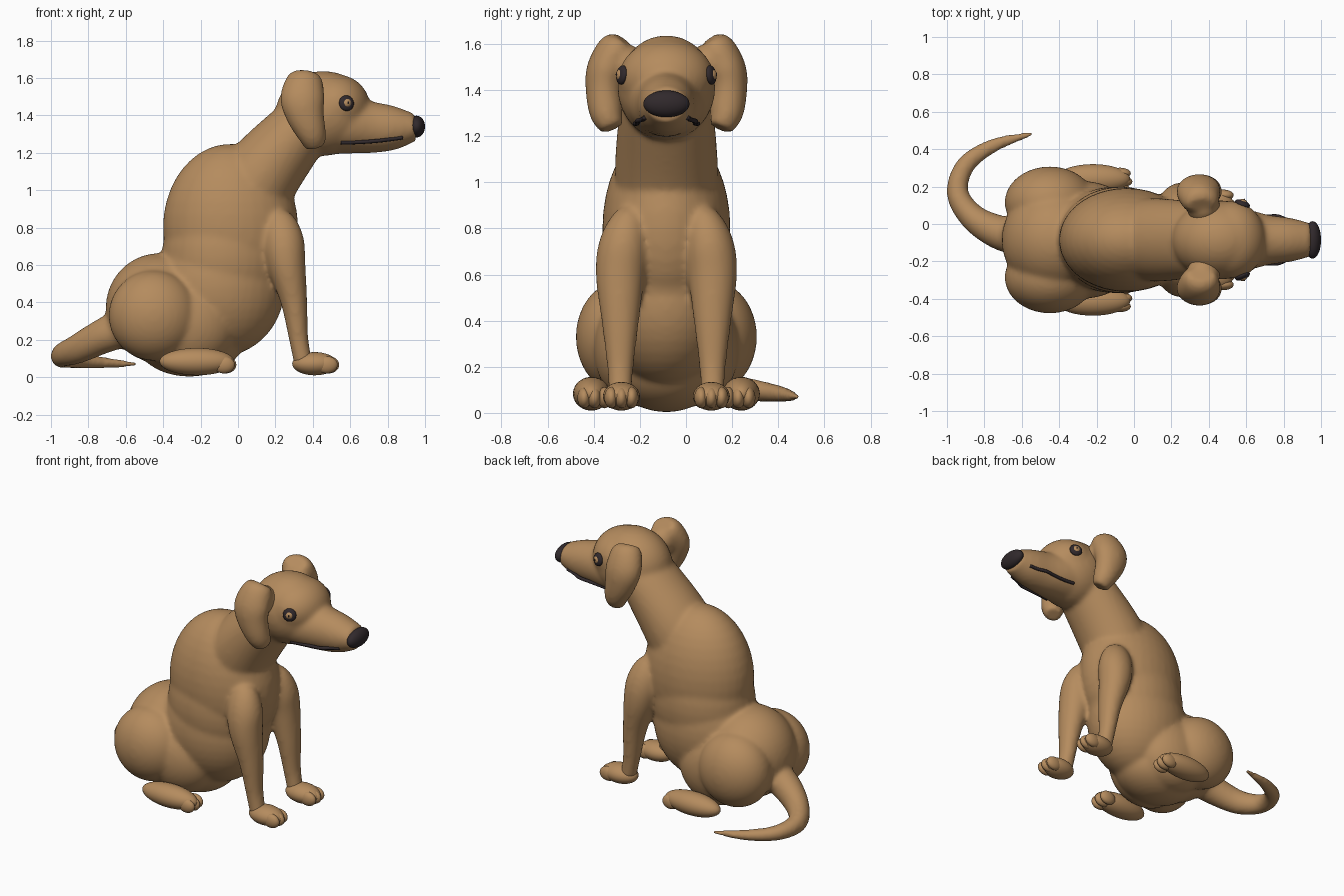
import bpy, bmesh, math
from mathutils import Vector, Matrix
from mathutils.bvhtree import BVHTree

cube = bpy.data.objects.get("Cube")
if cube:
    bpy.data.objects.remove(cube)

MID = -0.085          # y of the animal's plane of symmetry
X, Z = Vector((1, 0, 0)), Vector((0, 0, 1))


def material(name, colour):
    mat = bpy.data.materials.new(name)
    mat.use_nodes = True
    mat.diffuse_color = (*colour, 1)
    bsdf = next(n for n in mat.node_tree.nodes if n.type == 'BSDF_PRINCIPLED')
    bsdf.inputs["Base Color"].default_value = (*colour, 1)
    bsdf.inputs["Roughness"].default_value = 0.7
    return mat


FUR = material("tan fur", (0.46, 0.26, 0.112))
DARK = material("dark nose", (0.03, 0.022, 0.025))


def ellipsoid(bm, centre, radii, turn=None):
    m = Matrix.Translation(centre)
    if turn:
        m = m @ turn.to_matrix().to_4x4()
    bmesh.ops.create_uvsphere(bm, u_segments=36, v_segments=20, radius=1,
                              matrix=m @ Matrix.Diagonal((*radii, 1)))


def tube(bm, stations, up, steps=6, sides=32):
    """Smooth tube through (x, y, z, radius across, radius along up)."""
    pts = [Vector(s) for s in stations]
    path = []
    for i in range(len(pts) - 1):
        b, c = pts[i], pts[i + 1]
        a = pts[i - 1] if i else b * 2 - c
        d = pts[i + 2] if i + 2 < len(pts) else c * 2 - b
        for k in range(steps):
            t = k / steps
            path.append((b * 2 + (c - a) * t + (a * 2 - b * 5 + c * 4 - d) * t**2
                         + (b * 3 - a - c * 3 + d) * t**3) / 2)
    path.append(pts[-1])
    rings = []
    for i, p in enumerate(path):
        ahead, behind = path[min(i + 1, len(path) - 1)], path[max(i - 1, 0)]
        along = Vector((ahead - behind)[:3]).normalized()
        across = up.cross(along).normalized()
        rise = along.cross(across)
        ring = []
        for k in range(sides):
            a = math.tau * k / sides
            ring.append(bm.verts.new(Vector(p[:3]) + across * (p[3] * math.cos(a))
                                     + rise * (p[4] * math.sin(a))))
        rings.append(ring)
    for r, q in zip(rings, rings[1:]):
        for k in range(sides):
            j = (k + 1) % sides
            bm.faces.new((r[k], r[j], q[j], q[k]))
    bm.faces.new(rings[0][::-1])
    bm.faces.new(rings[-1])


def finish(name, bm, mat, fuse=0):
    """Turn a bmesh into an object; fuse > 0 blends its pieces together."""
    bmesh.ops.recalc_face_normals(bm, faces=bm.faces)
    mesh = bpy.data.meshes.new(name)
    bm.to_mesh(mesh)
    bm.free()
    mesh.materials.append(mat)
    mesh.shade_smooth()
    obj = bpy.data.objects.new(name, mesh)
    obj.location.y = MID
    bpy.context.collection.objects.link(obj)
    if fuse:
        remesh = obj.modifiers.new("blend", 'REMESH')
        remesh.mode = 'VOXEL'
        remesh.voxel_size = 0.013
        remesh.use_smooth_shade = True
        smooth = obj.modifiers.new("soften", 'SMOOTH')
        smooth.factor = 0.5
        smooth.iterations = fuse
    return obj


# Body: chest, waist, belly, rump, underside, skull and brow as rounded masses
body = bmesh.new()
for centre, radii in (((-0.04, 0, 0.80), (0.362, 0.278, 0.448)),
                      ((-0.07, 0, 0.64), (0.338, 0.285, 0.38)),
                      ((-0.10, 0, 0.48), (0.35, 0.285, 0.37)),
                      ((-0.42, 0, 0.37), (0.288, 0.29, 0.293)),
                      ((-0.26, 0, 0.20), (0.29, 0.24, 0.197)),
                      ((0.455, 0, 1.41), (0.255, 0.212, 0.227)),
                      ((0.52, 0, 1.45), (0.185, 0.208, 0.17))):
    ellipsoid(body, centre, radii)

# Neck and muzzle
tube(body, [(0.03, 0, 0.93, 0.22, 0.22), (0.14, 0, 1.10, 0.222, 0.207),
            (0.29, 0, 1.28, 0.207, 0.177), (0.40, 0, 1.40, 0.19, 0.15)], X)
tube(body, [(0.45, 0, 1.36, 0.19, 0.17), (0.60, 0, 1.345, 0.165, 0.15),
            (0.72, 0, 1.335, 0.134, 0.137), (0.84, 0, 1.332, 0.117, 0.116),
            (0.95, 0, 1.335, 0.088, 0.073)], Z)

# Thighs, lower haunches and front legs
for s in (1, -1):
    ellipsoid(body, (-0.45, s * 0.2, 0.33), (0.242, 0.193, 0.242))
    ellipsoid(body, (-0.28, s * 0.13, 0.28), (0.27, 0.185, 0.25))
    tube(body, [(0.20, s * 0.14, 0.90, 0.02, 0.02), (0.215, s * 0.16, 0.84, 0.075, 0.085),
                (0.24, s * 0.185, 0.73, 0.107, 0.112), (0.26, s * 0.20, 0.60, 0.107, 0.102),
                (0.30, s * 0.20, 0.40, 0.082, 0.071), (0.325, s * 0.20, 0.20, 0.058, 0.052),
                (0.35, s * 0.20, 0.07, 0.05, 0.05)], X)

# Tail
tube(body, [(-0.58, 0.01, 0.28, 0.10, 0.11), (-0.72, 0.04, 0.22, 0.092, 0.094),
            (-0.86, 0.12, 0.15, 0.072, 0.079), (-0.943, 0.25, 0.115, 0.059, 0.062),
            (-0.90, 0.40, 0.095, 0.051, 0.047), (-0.75, 0.505, 0.08, 0.038, 0.034),
            (-0.54, 0.57, 0.068, 0.014, 0.014)], Z)
body = finish("body", body, FUR, fuse=13)

# Nose
nose = bmesh.new()
ellipsoid(nose, (0.955, 0, 1.34), (0.045, 0.1, 0.058))
finish("nose", nose, DARK)

bpy.context.view_layer.update()
skin = BVHTree.FromObject(body, bpy.context.evaluated_depsgraph_get())


def on_skin(x, z, s):
    hit, normal, _, _ = skin.ray_cast(Vector((x, s, z)), Vector((0, -s, 0)))
    return hit, normal


for s, side in ((1, "left"), (-1, "right")):
    # Drooping ear
    ear = bmesh.new()
    tube(ear, [(0.36, s * 0.185, 1.615, 0.045, 0.075), (0.355, s * 0.21, 1.58, 0.083, 0.1),
               (0.345, s * 0.258, 1.49, 0.087, 0.118), (0.36, s * 0.27, 1.40, 0.08, 0.102),
               (0.395, s * 0.26, 1.30, 0.072, 0.077), (0.413, s * 0.235, 1.235, 0.05, 0.055)], X)
    ellipsoid(ear, (0.37, s * 0.18, 1.51), (0.09, 0.09, 0.09))
    finish(side + "_ear", ear, FUR, fuse=6)

    # Paws, each with three toes
    for name, x, y, toe_y, length, height in (("front", 0.41, 0.195, 0.195, 0.12, 0.062),
                                              ("hind", -0.22, 0.325, 0.312, 0.2, 0.073)):
        paw = bmesh.new()
        ellipsoid(paw, (x, s * y, height + 0.01), (length, 0.08, height))
        for k in (-1, 0, 1):
            ellipsoid(paw, (x + length - 0.055 + 0.008 * (k == 0), s * toe_y + k * 0.044, 0.066),
                      (0.058, 0.03, 0.046))
        finish(f"{side}_{name}_paw", paw, FUR)

    # Eye: dark rim, coloured iris, dark pupil
    hit, normal = on_skin(0.58, 1.465, s)
    turn = normal.to_track_quat('Z', 'Y')
    for name, mat, radii in (("eye_rim", DARK, (0.042, 0.042, 0.02)),
                             ("iris", FUR, (0.028, 0.028, 0.026)),
                             ("pupil", DARK, (0.011, 0.014, 0.029))):
        eye = bmesh.new()
        ellipsoid(eye, hit, radii, turn)
        finish(f"{side}_{name}", eye, mat)

    # Mouth line lying on the muzzle, standing slightly proud in the middle
    mouth = bmesh.new()
    line = []
    for i in range(7):
        x, z = 0.55 + 0.055 * i, 1.254 + 0.027 * (i / 6) ** 2
        proud = 0.125 - 0.4 * max(0, x - 0.77)
        line.append((x, s * max(proud, abs(on_skin(x, z, s)[0].y)), z, 0.011, 0.01))
    tube(mouth, line, Z, sides=12)
    finish(side + "_mouth", mouth, DARK)
